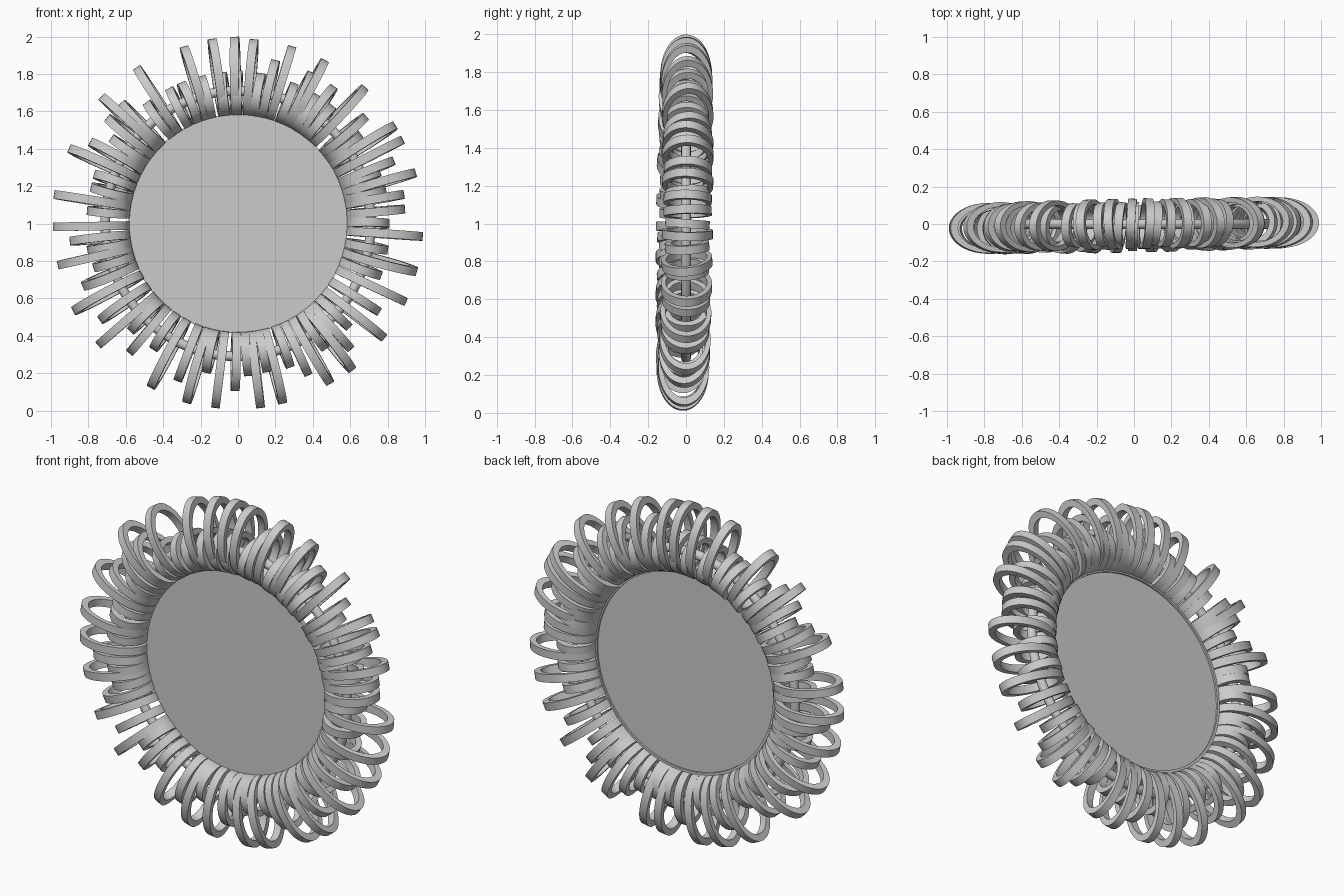
import bpy, bmesh, math, random
from mathutils import Matrix, Vector

if "Cube" in bpy.data.objects:
    bpy.data.objects.remove(bpy.data.objects["Cube"])
random.seed(4)

grey = bpy.data.materials.new("satin grey")
grey.use_nodes = True
colour = (0.6, 0.6, 0.6, 1)
grey.diffuse_color = colour
grey.node_tree.nodes["Principled BSDF"].inputs["Base Color"].default_value = colour

CENTRE = Vector((0, 0, 1))
FRONT = Vector((0, -1, 0))
PLATE = 0.587
RING_START = 0.58


def lathe(bm, profile, steps, matrix, closed):
    """Spin (radius, height) points about local z, scaled and placed by matrix."""
    loops = []
    for i in range(steps):
        a = math.tau * i / steps
        loops.append([bm.verts.new(matrix @ Vector((r * math.cos(a), r * math.sin(a), h)))
                      for r, h in profile])
    n = len(profile)
    for i in range(steps):
        a, b = loops[i], loops[(i + 1) % steps]
        for j in range(n if closed else n - 1):
            k = (j + 1) % n
            bm.faces.new((a[j], b[j], b[k], a[k]))
    if not closed:
        bm.faces.new([l[0] for l in reversed(loops)])
        bm.faces.new([l[-1] for l in loops])


def finish(name, bm):
    bmesh.ops.recalc_face_normals(bm, faces=bm.faces)
    mesh = bpy.data.meshes.new(name)
    bm.to_mesh(mesh)
    bm.free()
    mesh.materials.append(grey)
    obj = bpy.data.objects.new(name, mesh)
    bpy.context.collection.objects.link(obj)
    bpy.ops.object.select_all(action="DESELECT")
    obj.select_set(True)
    bpy.context.view_layer.objects.active = obj
    bpy.ops.object.shade_smooth_by_angle(angle=math.radians(35))


# local z of a lathe points to the front
to_front = Matrix.Translation(CENTRE) @ Matrix.Rotation(math.pi / 2, 4, "X")

# Mirror plate with a narrow, shallow lip around its back
bm = bmesh.new()
lathe(bm, [(0.572, 0), (0.572, -0.01), (PLATE, -0.01), (PLATE, 0.015)], 96, to_front, False)
finish("mirror_plate", bm)

# Round rod threaded through the rings
bm = bmesh.new()
rod = [(0.71 + 0.026 * math.cos(t * math.tau / 12), 0.026 * math.sin(t * math.tau / 12))
       for t in range(12)]
lathe(bm, rod, 96, to_front, True)
finish("support_rod", bm)

# Three sizes of flat-banded oval rings: outer reach, depth, angles in degrees
ring_sets = {
    "large_rings": (1.0, 0.27, (
        16, 27, 32, 47, 62, 73, 85, 91, 98, 107, 123, 137, 156, 171, 181, 193, 208, 221,
        242, 254, 263, 277, 284, 300, 308, 322, 335, 345, 356)),
    "medium_rings": (0.905, 0.255, (
        5, 10, 22, 40, 55, 64, 77, 134, 141, 151, 186, 202, 215, 230, 249, 269,
        295, 312, 328)),
    "small_rings": (0.82, 0.235, (
        0, 13, 20, 36, 51, 58, 68, 81, 90, 96, 104, 112, 117, 127, 146, 161, 166, 175,
        190, 197, 225, 236, 258, 274, 281, 290, 305, 317, 340, 350)),
}
HALF_WIDTH, BAND = 0.023, 0.033

for name, (reach, depth, angles) in ring_sets.items():
    bm = bmesh.new()
    for angle in angles:
        a = math.radians(angle)
        outward = Vector((math.cos(a), 0, math.sin(a)))
        twist = Matrix.Rotation(math.radians(random.uniform(-5, 5)), 3, outward)
        tangent = twist @ Vector((-math.sin(a), 0, math.cos(a)))
        across = twist @ FRONT
        tip = reach + random.uniform(-0.012, 0)
        half = (tip - RING_START) / 2
        # rings lean forward on one side of the frame and back on the other
        shift = 0.008 - 0.018 * math.cos(a - math.radians(30))
        middle = CENTRE + outward * (tip - half) + FRONT * shift
        place = Matrix.Translation(middle) @ Matrix(
            (outward * half, across * depth / 2, tangent)).transposed().to_4x4()
        inner = 1 - BAND / (half + depth / 2) * 2
        band = [(inner, -HALF_WIDTH), (1, -HALF_WIDTH), (1, HALF_WIDTH), (inner, HALF_WIDTH)]
        lathe(bm, band, 40, place, True)
    finish(name, bm)
